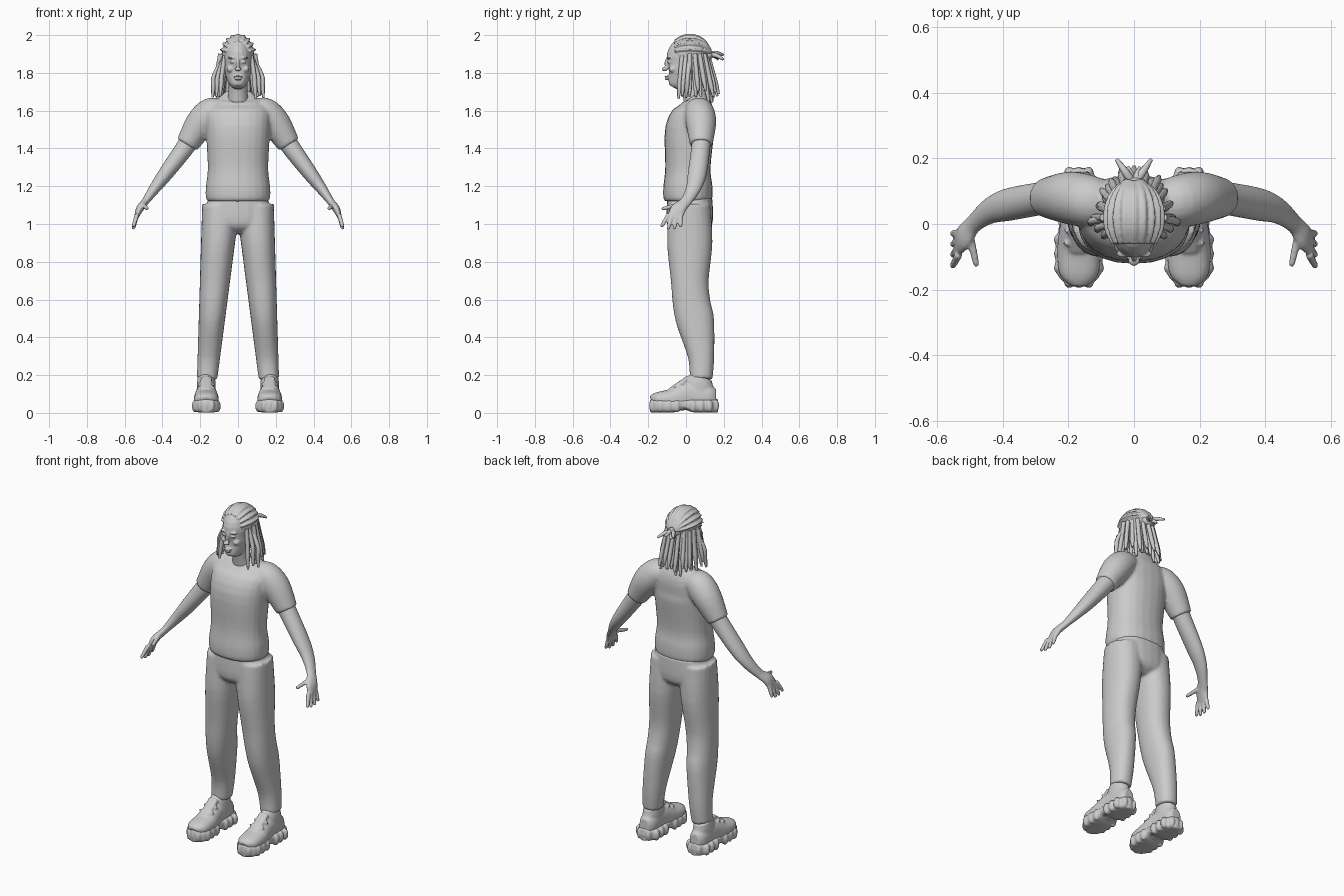
import bpy, bmesh, math, random
from mathutils import Vector, Matrix

random.seed(4)
default_cube = bpy.data.objects.get("Cube")
if default_cube:
    bpy.data.objects.remove(default_cube, do_unlink=True)

shade = (.6, .6, .6, 1)
grey = bpy.data.materials.new("plain grey")
grey.use_nodes = True
grey.diffuse_color = shade
grey.node_tree.nodes["Principled BSDF"].inputs["Base Color"].default_value = shade

ACROSS, DEPTH, UP = Vector((1, 0, 0)), Vector((0, 1, 0)), Vector((0, 0, 1))
SIDES = {"left": 1, "right": -1}


def smooth_rows(rows, steps=4):
    """Fill in rows between the given ones with a Catmull-Rom curve."""
    rows = [Vector(row) for row in rows]
    padded = [rows[0], *rows, rows[-1]]
    filled = []
    for before, start, end, after in zip(padded, rows, rows[1:], padded[3:]):
        leave, arrive = (end - before) / 2, (after - start) / 2
        for step in range(steps):
            t = step / steps
            ease = t * t * (3 - 2 * t)
            filled.append(start.lerp(end, ease) + leave * (t * (1 - t) ** 2)
                          - arrive * (t * t * (1 - t)))
    return filled + [rows[-1]]


def loft(bm, rows, side=1, hint=DEPTH, power=2, sides=24):
    """Skin rounded rings (x, y, z, half width, half depth) along a path."""
    rows = smooth_rows(rows)
    loops = []
    for before, row, after in zip(rows[:1] + rows, rows, rows[1:] + rows[-1:]):
        along = Vector((after - before)[:3]).normalized()
        deep = (hint - along * hint.dot(along)).normalized()
        wide = deep.cross(along)
        loop = []
        for corner in range(sides):
            angle = math.tau * corner / sides
            across, back = (math.copysign(abs(v) ** (2 / power), v)
                            for v in (math.cos(angle), math.sin(angle)))
            point = Vector(row[:3]) + wide * across * row[3] + deep * back * row[4]
            loop.append(bm.verts.new((point.x * side, point.y, point.z)))
        loops.append(loop)
    for low, high in zip(loops, loops[1:]):
        for corner in range(sides):
            last = corner - 1
            bm.faces.new((low[last], low[corner], high[corner], high[last]))
    bm.faces.new(loops[0])
    bm.faces.new(loops[-1])


def stack(bm, rows, x=0, side=1, power=2):
    """Loft upright rings given as (z, y, half width, half depth)."""
    loft(bm, [(x, y, z, width, depth) for z, y, width, depth in rows], side, power=power)


def ball(bm, at, size):
    matrix = Matrix.Translation(at) @ Matrix.Diagonal((*size, 1))
    bmesh.ops.create_uvsphere(bm, u_segments=20, v_segments=12, radius=1, matrix=matrix)


def finish(name, bm, voxel=0, relax=2):
    """Turn the bmesh into a smooth object, fused by remeshing if asked."""
    bmesh.ops.recalc_face_normals(bm, faces=bm.faces)
    for face in bm.faces:
        face.smooth = len(face.verts) < 5
    mesh = bpy.data.meshes.new(name)
    bm.to_mesh(mesh)
    bm.free()
    mesh.materials.append(grey)
    part = bpy.data.objects.new(name, mesh)
    bpy.context.collection.objects.link(part)
    if voxel:
        fuse = part.modifiers.new("fuse", "REMESH")
        fuse.mode = "VOXEL"
        fuse.voxel_size = voxel
        fuse.use_smooth_shade = True
        soften = part.modifiers.new("soften", "SMOOTH")
        soften.iterations = relax


# Shirt: torso and two short sleeves
bm = bmesh.new()
stack(bm, [(1.12, .01, .16, .12), (1.14, .01, .17, .13), (1.2, .01, .17, .13),
           (1.3, .01, .16, .12), (1.5, .02, .17, .13), (1.6, .05, .17, .1),
           (1.66, .05, .11, .07), (1.68, .04, .07, .06)], power=2.3)
for side in SIDES.values():
    loft(bm, [(.09, .06, 1.6, .06, .07), (.14, .07, 1.59, .08, .08),
              (.2, .08, 1.53, .08, .08), (.27, .08, 1.42, .06, .06)], side)
finish("shirt", bm, voxel=.009, relax=3)

# Trousers: pelvis and two legs that spread and narrow downwards
bm = bmesh.new()
stack(bm, [(1.14, .02, .16, .12), (1, .02, .16, .12), (.95, .02, .06, .07)], power=2.4)
for side in SIDES.values():
    leg = [(1.1, .02, .11), (.9, .02, .12), (.7, .02, .1), (.58, .03, .1),
           (.48, .05, .1), (.3, .08, .07), (.18, .08, .06)]
    loft(bm, [(.178 - z * .08, y, z, .045 + z * .05, depth) for z, y, depth in leg],
         side, power=2.2)
finish("trousers", bm, voxel=.009, relax=3)

# Arms with hands; four fingers fan out from the palm, the thumb points forward
bm = bmesh.new()
for side in SIDES.values():
    loft(bm, [(.2, .09, 1.53, .05, .05), (.27, .08, 1.42, .05, .05), (.38, .06, 1.27, .04, .05),
              (.44, .04, 1.19, .03, .04), (.49, 0, 1.12, .02, .03), (.52, -.04, 1.08, .02, .04),
              (.54, -.06, 1.03, .01, .04)], side)
    digits = [(Vector((.5, -.04, 1.1)), Vector((.48, -.13, 1.08)))]
    for finger in (-1.5, -.5, .5, 1.5):
        knuckle = Vector((.535, -.06 + finger * .022, 1.05))
        reach = Vector((.02, finger * .012 - .02, abs(finger) * .012 - .085))
        digits.append((knuckle, knuckle + reach))
    for base, tip in digits:
        rows = [(*base.lerp(tip, t), size, size)
                for t, size in ((0, .012), (.5, .011), (.9, .009), (1, .004))]
        loft(bm, rows, side, ACROSS)
finish("arms", bm, voxel=.005)

# Head: skull, jaw, neck and facial features
bm = bmesh.new()
ball(bm, at=(0, .005, 1.88), size=(.076, .108, .11))
stack(bm, [(1.725, -.07, .02, .02), (1.74, -.06, .04, .04), (1.79, -.02, .066, .085),
           (1.84, 0, .07, .1), (1.9, 0, .07, .1)], power=2.2)
stack(bm, [(1.63, .05, .06, .06), (1.7, .03, .05, .05), (1.8, .01, .05, .05)])
nose, bridge, lips = (0, -.112, 1.82), (0, -.1, 1.85), (0, -.1, 1.78)
ball(bm, nose, size=(.018, .016, .011))
ball(bm, bridge, size=(.009, .014, .03))
ball(bm, lips, size=(.024, .014, .005))
ball(bm, Vector(lips) - UP * .012, size=(.02, .013, .006))
for side in SIDES.values():
    ball(bm, at=(.03 * side, -.09, 1.858), size=(.014, .01, .007))
    ball(bm, at=(.03 * side, -.09, 1.88), size=(.024, .013, .006))
    ball(bm, at=(.04 * side, -.066, 1.82), size=(.02, .025, .02))
    ball(bm, at=(.077 * side, .01, 1.84), size=(.01, .02, .03))
finish("head", bm, voxel=.004)

# Hair cap with rows swept back from the forehead to the tie
bm = bmesh.new()
crown, cap = Vector((0, .02, 1.9)), Vector((.085, .108, .1))
ball(bm, crown, cap)
for row in range(-4, 5):
    lean = row / 3
    rows = []
    for step in range(7):
        sweep = step * .4 - .8
        rise = max(math.cos(sweep), .2)
        swept = Vector((math.sin(lean) * rise, math.sin(sweep), math.cos(lean) * rise))
        rows.append((*(crown + swept * cap), .013, .007))
    loft(bm, rows, hint=UP)
finish("hair_cap", bm, voxel=.005, relax=1)


def lock(bm, path, thick=.012):
    """One tapering lock of hair along a path."""
    last = len(path) - 1
    rows = []
    for step, point in enumerate(path):
        size = thick * (.5 if step == last else 1)
        rows.append((*point, size, size))
    loft(bm, rows, hint=ACROSS, sides=8)


# Locks fanned around the back and sides, in two layers
bm = bmesh.new()
for layer, count in enumerate((13, 11)):
    for index in range(count):
        angle = math.pi * index / (count - 1)
        out = Vector((math.cos(angle), math.sin(angle), 0))
        flare = random.uniform(.9, 1.1) + layer * .1
        length = random.uniform(.22, .26) - layer * .03
        path = []
        for step in range(5):
            fall = step / 4
            spread = out * Vector((.08 + fall * .03, .08 + fall * .05, 0))
            path.append(crown + spread * flare - UP * fall * length)
        lock(bm, path)

# Loose locks framing the face
for side in SIDES.values():
    for index in range(3):
        top = Vector((.07 * side, index * .02 - .02, 1.89))
        swing = Vector(((.015 + index * .02) * side, -.01, -.1))
        drop = Vector((.01 * side, -.01, random.uniform(-.13, -.1)))
        lock(bm, [top, top + swing, top + swing + drop / 2, top + swing + drop])

# Short stubs sticking out of the tie
knot = Vector((0, .12, 1.895))
for index in range(4):
    sway = (index - 1.5) * .035
    reach = Vector((sway, .04 + abs(sway) * .7, random.uniform(-.03, 0)))
    lock(bm, [knot, knot + reach / 2 + UP * .01, knot + reach])
finish("hair_locks", bm)

bm = bmesh.new()
ball(bm, knot, size=(.04, .025, .026))
finish("hair_tie", bm)

# Shoes: rounded upper with collar and straps, on a lugged sole
MIDDLE = .168
for label, side in SIDES.items():
    bm = bmesh.new()
    foot = [(-.18, .06, .03, .03), (-.15, .07, .06, .04), (-.07, .07, .066, .06),
            (.02, .09, .055, .075), (.12, .08, .05, .066), (.16, .08, .03, .05)]
    loft(bm, [(MIDDLE, y, z, width, height) for y, z, width, height in foot], side, UP, power=2.3)
    stack(bm, [(.09, .07, .05, .08), (.15, .07, .05, .075), (.19, .08, .045, .06)], MIDDLE, side)
    loft(bm, [(MIDDLE, -.08, .12, .03, .014), (MIDDLE, .01, .185, .03, .012)], side, UP, power=3)
    for strap in range(2):
        ball(bm, at=(MIDDLE * side, strap * .04 - .06, .135 + strap * .018),
             size=(.05, .011, .012))
    finish(label + "_shoe", bm, voxel=.006)

    # The sole narrows to the arch and rounds off at toe and heel
    bm = bmesh.new()
    rows = []
    for step in range(-8, 9):
        t = step / 8
        arch = math.exp(-(t * 5) ** 2)
        width = (.068 - t * .006) * (1.05 - t ** 6) ** .5 - arch * .008
        rows.append((MIDDLE, t * .18 - .01, .037 + arch * .01, width, .036 - arch * .008))
    loft(bm, rows, side, UP, power=3.5)
    for lug in (-3, -2, -1, 1, 2, 3):
        for edge in SIDES.values():
            ball(bm, at=((MIDDLE + edge * .057) * side, lug * .043 - .005, .036),
                 size=(.02, .019, .034))
    for lug in (-1, 0, 1):
        for end in (-.178, .157):
            ball(bm, at=(MIDDLE * side + lug * .03, end, .038), size=(.015, .018, .034))
    finish(label + "_sole", bm, voxel=.006)
